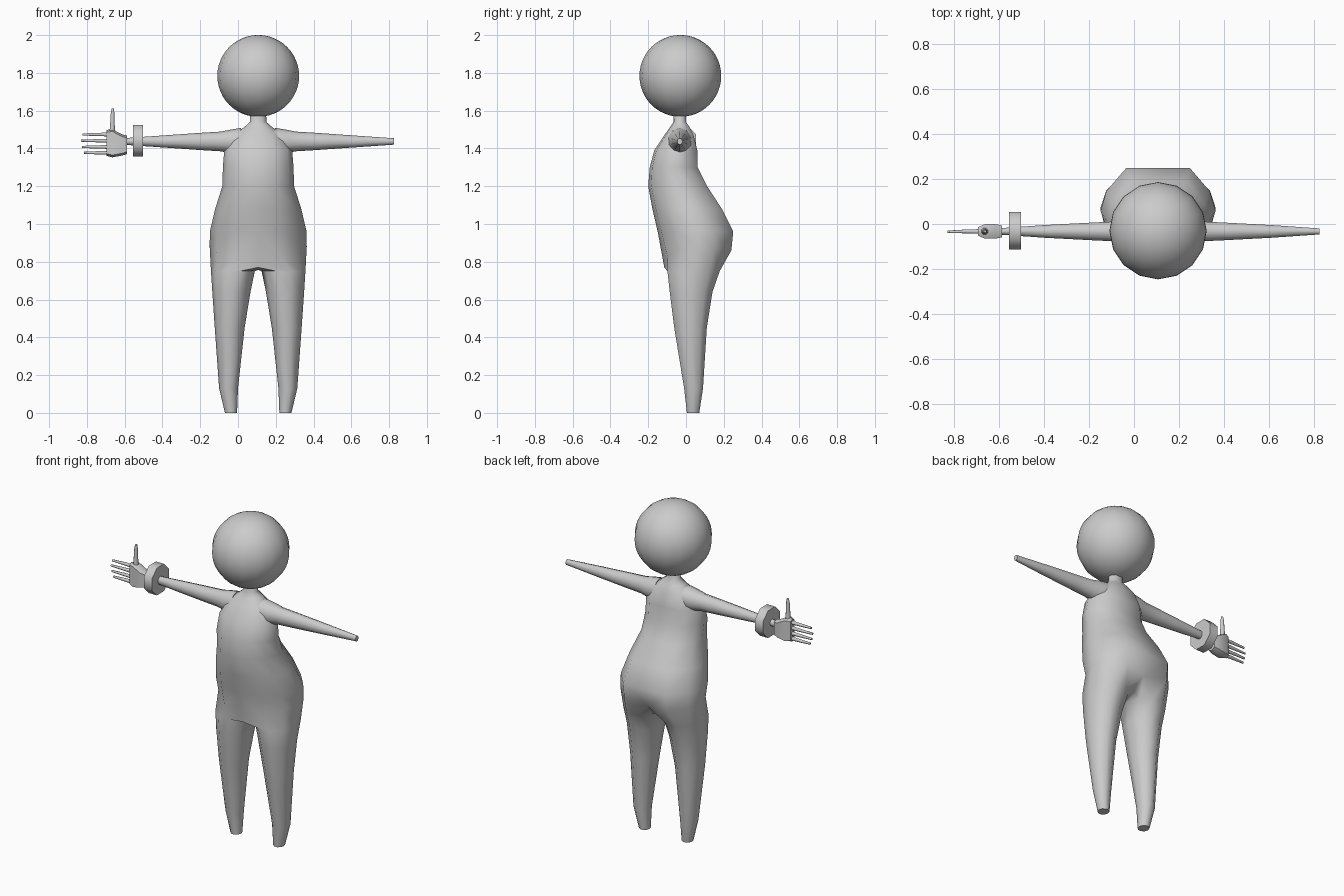
import bpy, bmesh, math
from mathutils import Matrix, Vector

if "Cube" in bpy.data.objects:
    bpy.data.objects.remove(bpy.data.objects["Cube"])

CX = 0.107             # body centre line
ARM_Y, ARM_Z = -0.033, 1.437


def finish(bm, name, mirror=False, angle=60):
    bmesh.ops.recalc_face_normals(bm, faces=bm.faces)
    me = bpy.data.meshes.new(name)
    bm.to_mesh(me)
    bm.free()
    ob = bpy.data.objects.new(name, me)
    ob.location.x = CX
    bpy.context.collection.objects.link(ob)
    bpy.ops.object.select_all(action='DESELECT')
    ob.select_set(True)
    bpy.context.view_layer.objects.active = ob
    bpy.ops.object.shade_smooth_by_angle(angle=math.radians(angle))
    if mirror:
        m = ob.modifiers.new("mirror", 'MIRROR')
        m.merge_threshold = 0.001
    return ob


def bridge(bm, a, b, closed=True):
    n = len(a)
    for i in range(n if closed else n - 1):
        j = (i + 1) % n
        bm.faces.new((a[i], a[j], b[j], b[i]))


def tube(bm, stations, axis, sides):
    """Capped tube; stations are (centre, half width 1, half width 2)."""
    q = Vector(axis).to_track_quat('Z', 'Y').to_matrix()
    rings = []
    for c, r1, r2 in stations:
        ring = []
        for i in range(sides):
            t = 2 * math.pi * i / sides + math.pi / sides
            ring.append(bm.verts.new(Vector(c) + q @ Vector((r1 * math.cos(t), r2 * math.sin(t), 0))))
        rings.append(ring)
    for a, b in zip(rings, rings[1:]):
        bridge(bm, a, b)
    bm.faces.new(rings[0])
    bm.faces.new(rings[-1])


# body: half torso rings flow into one leg, then mirrored
SECTION = [(0, 0), (.5, .05), (.86, .25), (1, .52), (.9, .74), (.55, 1), (0, 1)]
TORSO = [  # z, half width, front y, back y
    (1.60, .042, -.068, .002), (1.54, .043, -.066, 0), (1.512, .075, -.085, .02),
    (1.47, .135, -.115, .04), (1.39, .18, -.168, .06), (1.30, .187, -.192, .062),
    (1.20, .19, -.2, .112), (1.08, .228, -.178, .19), (.96, .256, -.15, .25)]
bm = bmesh.new()
prev = None
for z, w, f, b in TORSO:
    ring = [bm.verts.new((u * w, f + v * (b - f), z)) for u, v in SECTION]
    if prev:
        bridge(bm, prev, ring, closed=False)
    prev = ring

# hip line slopes down to the crotch
hip_z = [.77, .82, .87, .88, .87, .86, .84]
hip = [bm.verts.new((u * .257, -.115 + v * .355 - (.03 if i == 6 else 0), hip_z[i]))
       for i, (u, v) in enumerate(SECTION)]
bridge(bm, prev, hip, closed=False)
ring = hip + [bm.verts.new((0, y, z)) for y, z in [(.13, .775), (.05, .757), (-.03, .757)]]

LEG = [  # z, centre x, half width, front y, back y
    (.75, .134, .116, -.098, .178), (.64, .142, .101, -.086, .14), (.45, .151, .079, -.062, .11),
    (.13, .157, .05, -.01, .09), (0, .144, .032, .005, .07)]
for z, cx, w, f, b in LEG:
    new = []
    for i in range(10):
        t = math.radians(-108 + 36 * i)
        new.append(bm.verts.new((cx + w * math.cos(t),
                                 (f + b) / 2 + (b - f) / 1.9 * math.sin(t), z)))
    bridge(bm, ring, new)
    ring = new
bm.faces.new(ring)
finish(bm, "body", mirror=True)

# arms
bm = bmesh.new()
ARM = [(.09, .065, .072), (.15, .058, .062), (.2, .046, .052), (.30, .041, .046),
       (.50, .03, .032), (.718, .014, .017)]
tube(bm, [((x, ARM_Y, ARM_Z), ry, rz) for x, ry, rz in ARM], (1, 0, 0), 10)
finish(bm, "arms", mirror=True)

# head
bm = bmesh.new()
bmesh.ops.create_uvsphere(bm, u_segments=16, v_segments=24, radius=.2165,
                          matrix=Matrix.Translation((0, -.03, 1.784)))
finish(bm, "head")

# bracelet
bm = bmesh.new()
r = .083 / math.cos(math.pi / 8)
tube(bm, [((x - CX, -.03, 1.44), r, r) for x in (-.502, -.556)], (-1, 0, 0), 8)
finish(bm, "bracelet", angle=50)

# palm: tapered box, wider at the knuckles
bm = bmesh.new()
rings = []
for x, z0, z1, d in [(-.587, 1.37, 1.468, .026), (-.615, 1.362, 1.475, .032),
                     (-.665, 1.353, 1.502, .032), (-.695, 1.36, 1.498, .018)]:
    rings.append([bm.verts.new((x - CX, -.033 + s * d, z))
                  for s, z in [(-1, z0 + .012), (0, z0), (1, z0 + .012),
                               (1, z1 - .012), (0, z1), (-1, z1 - .012)]])
for a, b in zip(rings, rings[1:]):
    bridge(bm, a, b)
bm.faces.new(rings[0])
bm.faces.new(rings[-1])
finish(bm, "palm", angle=50)

# fingers and thumb
bm = bmesh.new()
for z, tip in [(1.474, -.822), (1.441, -.83), (1.408, -.826), (1.377, -.815)]:
    tube(bm, [((-.685 - CX, -.033, z), .011, .011), ((-.75 - CX, -.033, z), .009, .009),
              ((tip - CX, -.035, z), .006, .006)], (-1, 0, 0), 8)
tube(bm, [((-.665 - CX, -.033, 1.48), .017, .017), ((-.665 - CX, -.033, 1.54), .012, .012),
          ((-.664 - CX, -.033, 1.59), .01, .01), ((-.663 - CX, -.033, 1.612), .006, .006)],
     (0, 0, 1), 8)
finish(bm, "fingers", angle=50)
